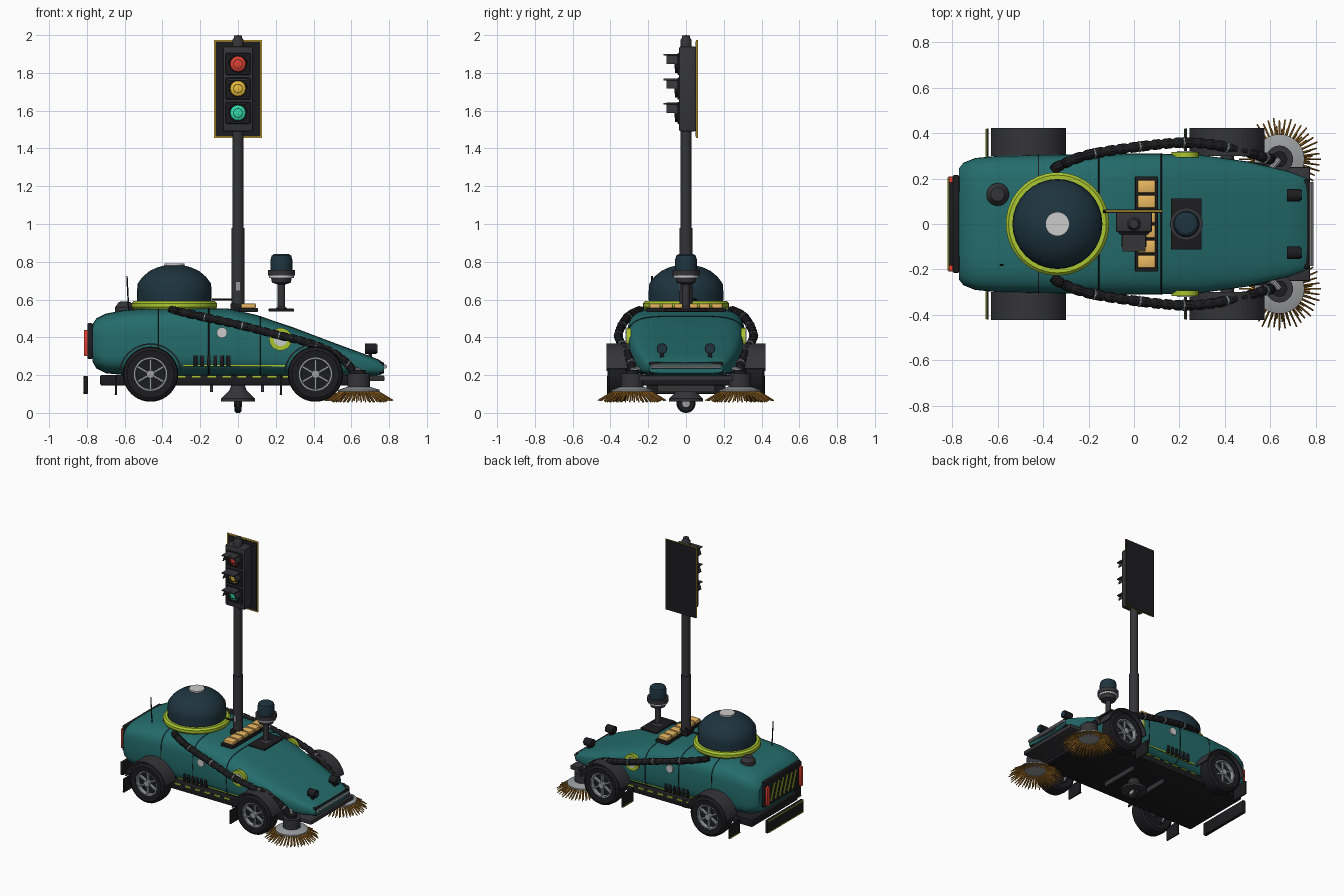
import bpy, bmesh, math
from mathutils import Matrix, Vector, Euler

if "Cube" in bpy.data.objects:
    bpy.data.objects.remove(bpy.data.objects["Cube"])
R = math.radians

def material(name, r, g, b):
    m = bpy.data.materials.new(name)
    m.diffuse_color = (r, g, b, 1)
    m.use_nodes = True
    m.node_tree.nodes["Principled BSDF"].inputs["Base Color"].default_value = m.diffuse_color
    return m

TEAL = material("teal", .018, .15, .15)
BLACK = material("black", .012, .012, .014)
DARK = material("charcoal", .035, .035, .04)
NAVY = material("navy", .013, .034, .05)
LIME = material("lime", .4, .56, .03)
AMBER = material("amber", .82, .48, .12)
BRISTLE = material("bristle", .45, .2, .025)
RED = material("red", .75, .05, .03)
YELLOW = material("yellow", .8, .5, .04)
GREEN = material("green", .03, .7, .4)
STEEL = material("steel", .33, .34, .35)
PALE = material("pale", .6, .6, .6)
AXES = {'Z': Matrix(), 'X': Matrix.Rotation(R(90), 4, 'Y'), 'Y': Matrix.Rotation(R(-90), 4, 'X')}

def finish(bm, name, mat, smooth=True):
    bmesh.ops.recalc_face_normals(bm, faces=bm.faces)
    for f in bm.faces:
        f.smooth = smooth
    for e in bm.edges:
        e.smooth = len(e.link_faces) == 2 and e.calc_face_angle() < R(32)
    me = bpy.data.meshes.new(name)
    bm.to_mesh(me)
    bm.free()
    me.materials.append(mat)
    ob = bpy.data.objects.new(name, me)
    bpy.context.collection.objects.link(ob)
    return ob

def box(name, loc, size, mat, rot=(0, 0, 0), bevel=0):
    bm = bmesh.new()
    bmesh.ops.create_cube(bm, size=1, matrix=Matrix.Diagonal((*size, 1)))
    if bevel:
        bmesh.ops.bevel(bm, geom=bm.edges[:], offset=bevel, segments=2, profile=.5, affect='EDGES')
    bm.transform(Matrix.Translation(loc) @ Euler([R(a) for a in rot]).to_matrix().to_4x4())
    return finish(bm, name, mat)

def lathe(name, prof, loc, mat, axis='Z', n=32, a0=0, a1=360, closed=False):
    """Turn (radius, height) points around an axis through loc."""
    bm = bmesh.new()
    full = a1 - a0 == 360
    rings = []
    for i in range(n if full else n + 1):
        a = R(a0 + (a1 - a0) * i / n)
        rings.append([bm.verts.new((r * math.cos(a), r * math.sin(a), h)) for r, h in prof])
    for i in range(n):
        p, q = rings[i], rings[(i + 1) % len(rings)]
        for j in range(len(prof) if closed else len(prof) - 1):
            k = (j + 1) % len(prof)
            bm.faces.new((p[j], p[k], q[k], q[j]))
    if closed and not full:
        bm.faces.new(rings[0])
        bm.faces.new(rings[-1])
    bmesh.ops.remove_doubles(bm, verts=bm.verts, dist=1e-5)
    bm.transform(Matrix.Translation(loc) @ AXES[axis])
    return finish(bm, name, mat)

def cyl(name, loc, r, h, mat, axis='Z', r2=None, n=28):
    return lathe(name, [(0, -h/2), (r, -h/2), (r if r2 is None else r2, h/2), (0, h/2)], loc, mat, axis, n)

def tube(name, pts, r, mat, radii=None, cyclic=False, res=3):
    cu = bpy.data.curves.new(name, 'CURVE')
    cu.dimensions, cu.bevel_depth, cu.bevel_resolution, cu.use_fill_caps = '3D', r, res, True
    sp = cu.splines.new('POLY')
    sp.points.add(len(pts) - 1)
    sp.use_cyclic_u = cyclic
    for i, p in enumerate(pts):
        sp.points[i].co = (*p, 1)
        sp.points[i].radius = radii[i] if radii else 1
    tmp = bpy.data.objects.new(name, cu)
    bm = bmesh.new()
    bm.from_mesh(bpy.data.meshes.new_from_object(tmp))
    bpy.data.objects.remove(tmp)
    return finish(bm, name, mat)

# body: superellipse sections lofted along x (x, bottom, top, half width)
ST = [(-.77, .27, .47, .245), (-.75, .235, .50, .27), (-.70, .21, .525, .29), (-.6, .2, .546, .3),
      (-.35, .195, .56, .305), (-.05, .195, .552, .31), (.1, .195, .518, .31), (.3, .195, .45, .303),
      (.5, .195, .374, .275), (.68, .195, .308, .232), (.75, .2, .28, .205), (.772, .21, .262, .195)]

def dims(x):
    for a, b in zip(ST, ST[1:]):
        if x <= b[0]:
            t = (x - a[0]) / (b[0] - a[0])
            return [a[i] + (b[i] - a[i]) * t for i in (1, 2, 3)]

def section(x, n=40, grow=0):
    zb, zt, w = dims(x)
    out = []
    for i in range(n):
        a = 2 * math.pi * i / n
        c, s = math.cos(a), math.sin(a)
        f = lambda v: math.copysign(abs(v) ** .48, v)
        out.append((x, (w + grow) * f(c), (zb + zt) / 2 + ((zt - zb) / 2 + grow) * f(s)))
    return out

def side(x, z):
    zb, zt, w = dims(x)
    t = abs((z - (zb + zt) / 2) / ((zt - zb) / 2))
    return w * max(0, 1 - t ** 4.17) ** .24

bm = bmesh.new()
loops = [[bm.verts.new(p) for p in section(s[0])] for s in ST]
for p, q in zip(loops, loops[1:]):
    for j in range(40):
        bm.faces.new((p[j], p[(j+1) % 40], q[(j+1) % 40], q[j]))
bm.faces.new(loops[0])
bm.faces.new(loops[-1])
finish(bm, "body_shell", TEAL)
for x in (-.42, -.155, .12):
    tube("panel_seam", section(x), .003, BLACK, cyclic=True, res=1)

# chassis, nose bumper, rear panel and flap
box("chassis_tray", (-.065, 0, .173), (1.33, .54, .055), BLACK, bevel=.008)
box("front_bumper", (.685, 0, .183), (.18, .5, .03), DARK, bevel=.006)
box("nose_frame", (.757, 0, .24), (.03, .39, .06), BLACK, bevel=.006)
tube("nose_bar", [(.778, -.185, .245), (.778, .185, .245)], .011, STEEL)
box("rear_panel", (-.783, 0, .38), (.03, .43, .19), BLACK, bevel=.008)
for i in range(6):
    box("rear_chevron", (-.799, -.125 + .05*i, .375), (.004, .014, .13), LIME, (20, 0, 0))
box("rear_flap", (-.806, 0, .148), (.022, .42, .095), BLACK, bevel=.004)
for z in (.106, .19):
    box("rear_flap_trim", (-.818, 0, z), (.004, .41, .006), LIME)

# underside suction cone and trailing wheel
lathe("suction_cone", [(0, .15), (.035, .15), (.045, .12), (.09, .075), (.09, .06), (0, .06)], (0, 0, 0), DARK)
lathe("trailing_wheel", [(0, -.016), (.042, -.018), (.05, -.01), (.05, .01), (.042, .018), (0, .016)],
      (0, 0, .05), BLACK, 'X')
cyl("trailing_hub", (0, 0, .05), .02, .044, STEEL, 'X')
for x in (-.14, .13):
    box("underside_bracket", (x, 0, .13), (.015, .3, .04), DARK)

TYRE = [(.088, -.05), (.125, -.053), (.142, -.042), (.146, 0), (.142, .042), (.125, .053), (.088, .05)]
HOSE = [(-.36, .235, .545), (-.32, .26, .537), (-.2, .305, .512), (.02, .34, .462), (.22, .358, .41), (.37, .345, .372),
        (.5, .315, .32), (.58, .29, .26), (.62, .285, .2)]
for s in (-1, 1):
    # wheels with curved fenders and mud flaps
    for x in (-.463, .41):
        y = s * .362
        lathe("tyre", TYRE, (x, y, .205), BLACK, 'Y', 40, closed=True)
        lathe("rim", [(.09, -.045), (.09, .047), (.08, .047), (.077, .02), (.077, -.045)], (x, y, .205), STEEL, 'Y') \
            if s > 0 else lathe("rim", [(.09, .045), (.09, -.047), (.08, -.047), (.077, -.02), (.077, .045)],
                                (x, y, .205), STEEL, 'Y')
        cyl("wheel_disc", (x, y, .205), .085, .04, BLACK, 'Y')
        cyl("hub", (x, y + s*.03, .205), .022, .04, STEEL, 'Y', n=16)
        for k in range(6):
            a = 60 * k + 30
            box("spoke", (x + .05*math.cos(R(a)), y + s*.028, .205 + .05*math.sin(R(a))),
                (.065, .018, .011), STEEL, (0, -a, 0))
        cyl("axle", (x, s*.3, .205), .03, .08, DARK, 'Y', n=16)
        lathe("fender", [(.16, .3), (.168, .3), (.168, .422), (.16, .422)] if s > 0 else
              [(.16, -.3), (.168, -.3), (.168, -.422), (.16, -.422)], (x, 0, .2), DARK, 'Y', 28, -172, -12, True)
        fx = x - .182
        box("mud_flap", (fx, s*.357, .145), (.01, .125, .1), BLACK)
        box("mud_flap_trim", (fx - .006, s*.357, .1), (.003, .12, .007), LIME)
    # ribbed suction hose, smoothed through the guide points
    P = [Vector((a, s*b, c)) for a, b, c in HOSE]
    P = [2*P[0] - P[1]] + P + [2*P[-1] - P[-2]]
    pts = []
    for i in range(1, len(P) - 2):
        a, b, c, d = P[i-1:i+3]
        m = max(4, int((c - b).length / .007))
        for k in range(m):
            t = k / m
            pts.append(.5 * (2*b + (c-a)*t + (2*a - 5*b + 4*c - d)*t*t + (3*b - a - 3*c + d)*t**3))
    tube("suction_hose", pts, .023, BLACK, [.82 if i % 7 in (0, 1) else 1 for i in range(len(pts))])
    for i in range(28, len(pts) - 10, 28):
        tube("hose_clamp", [pts[i], pts[i+1]], .025, STEEL)
    # side brush: motor, plate, arm and bristles
    bx, by = .64, s * .285
    cyl("brush_motor", (bx, by, .17), .06, .075, DARK)
    cyl("brush_motor_cap", (bx, by, .215), .035, .025, BLACK, n=20)
    lathe("brush_plate", [(0, .14), (.06, .138), (.11, .122), (.11, .112), (0, .112)], (bx, by, 0), STEEL)
    tube("brush_arm", [(.55, s*.18, .2), (.6, s*.24, .235), (bx, by, .225)], .014, STEEL)
    bm = bmesh.new()
    for n, r0, r1, z1, off in ((44, .095, .182, .065, 0), (36, .075, .145, .058, .5)):
        for k in range(n):
            a = 2 * math.pi * (k + off) / n
            d = Vector((math.cos(a), math.sin(a), 0))
            p, q = d*r0 + Vector((bx, by, .115)), d*(r1 - .006*(k % 3)) + Vector((bx, by, z1))
            mat = Matrix.Translation((p+q)/2) @ (q-p).to_track_quat('Z', 'Y').to_matrix().to_4x4()
            bmesh.ops.create_cone(bm, cap_ends=True, segments=5, radius1=.0055, radius2=.0035,
                                  depth=(q-p).length, matrix=mat)
    finish(bm, "brush_bristles", BRISTLE)
    # headlights and tail lights
    cyl("headlight", (.703, s*.127, .34), .028, .06, BLACK, 'X')
    cyl("headlight_lens", (.735, s*.127, .34), .022, .008, NAVY, 'X')
    box("headlight_stalk", (.7, s*.127, .305), (.02, .02, .04), BLACK)
    box("tail_light", (-.804, s*.195, .37), (.024, .028, .14), RED, bevel=.004)
    # side vents, stripes and discs
    for i in range(6):
        x = -.225 + .035*i
        box("side_vent", (x, s*side(x, .275), .275), (.02, .02, .06), BLACK, bevel=.003)
    box("side_stripe", (-.02, s*(side(0, .25) - .003), .25), (.54, .012, .009), LIME)
    for i in range(8):
        box("tray_dash", (-.3 + .08*i, s*.271, .193), (.045, .006, .01), LIME)
    cyl("side_cap", (-.085, s*side(-.085, .425), .425), .028, .02, PALE, 'Y')
    yb = s * side(.225, .39)
    cyl("side_badge", (.225, yb, .39), .06, .024, LIME, 'Y')
    cyl("side_badge_centre", (.225, yb + s*.008, .39), .036, .018, PALE, 'Y')

# dome tank with lime collar
DX = -.337
lathe("dome_collar", [(0, .545), (.215, .545), (.227, .56), (.227, .58), (.215, .592), (0, .592)], (DX, 0, 0), LIME, n=48)
lathe("dome_tank", [(.197, .585), (.198, .64), (.194, .685), (.168, .72), (.13, .752), (.09, .77), (.05, .781), (0, .783)],
      (DX, 0, 0), NAVY, n=32)
cyl("dome_cap", (DX, 0, .783), .053, .016, PALE)
tube("tank_pipe", [(DX + .2, .055, .6), (-.06, .055, .6), (0, .02, .6)], .006, BLACK)

# filler cap and antenna
lathe("filler_cap", [(0, .53), (.05, .53), (.05, .56), (.03, .588), (0, .59)], (-.6, .13, 0), DARK)
tube("antenna", [(-.578, -.18, .53), (-.588, -.18, .725)], .004, BLACK)

# amber lamp bar
box("lamp_bar", (.055, 0, .545), (.1, .42, .022), BLACK, bevel=.004)
for i in range(6):
    box("amber_lamp", (.055, -.165 + .066*i, .567), (.08, .058, .026), AMBER, bevel=.008)

# beacon on its post
box("beacon_base", (.23, 0, .544), (.135, .225, .016), BLACK, bevel=.004)
lathe("beacon_post", [(0, .55), (.035, .55), (.02, .562), (.02, .68), (.05, .69), (.055, .715), (0, .715)], (.23, 0, 0), DARK)
cyl("beacon_ring", (.23, 0, .721), .066, .014, PALE)
cyl("beacon_plate", (.23, 0, .742), .072, .03, DARK)
lathe("beacon_dome", [(.058, .755), (.058, .81), (.052, .832), (.04, .84), (0, .841)], (.23, 0, 0), NAVY)

# mast and traffic light head
box("mast_foot", (0, 0, .56), (.08, .08, .04), BLACK, bevel=.005)
cyl("mast_sleeve", (0, 0, .76), .034, .44, DARK, n=20)
cyl("mast", (0, 0, 1.05), .029, 1.0, DARK, n=20)
box("mast_tag", (0, -.033, .67), (.02, .01, .045), STEEL)
box("signal_housing", (0, .008, 1.715), (.16, .09, .45), DARK, bevel=.01)
box("back_plate_border", (0, .056, 1.715), (.252, .008, .52), YELLOW)
box("back_plate_front", (0, .0515, 1.715), (.236, .005, .504), BLACK)
box("back_plate_rear", (0, .0615, 1.715), (.25, .005, .518), BLACK)
lathe("signal_cap", [(0, 1.93), (.03, 1.93), (.03, 1.972), (.022, 1.985), (.02, 1.997), (0, 2)], (0, 0, 0), DARK, n=24)
for z, m in ((1.847, RED), (1.717, YELLOW), (1.588, GREEN)):
    box("lamp_door", (0, -.04, z), (.13, .012, .115), BLACK, bevel=.004)
    lathe("signal_lens", [(.042, 0), (.036, -.008), (.02, -.014), (0, -.016)], (0, -.045, z), m, 'Y')
    lathe("lens_rim", [(.042, 0), (.048, 0), (.048, -.014), (.042, -.014)], (0, -.043, z), BLACK, 'Y', closed=True)
    lathe("lens_ring", [(.022, 0), (.025, 0), (.025, -.016), (.022, -.016)], (0, -.045, z), BLACK, 'Y', closed=True)
    lathe("visor", [(.049, 0), (.054, 0), (.054, -.062), (.049, -.062)], (0, -.04, z), DARK, 'Y', 20, -180, 0, True)
    box("visor_shelf", (0, -.08, z + .048), (.1, .08, .008), DARK)
